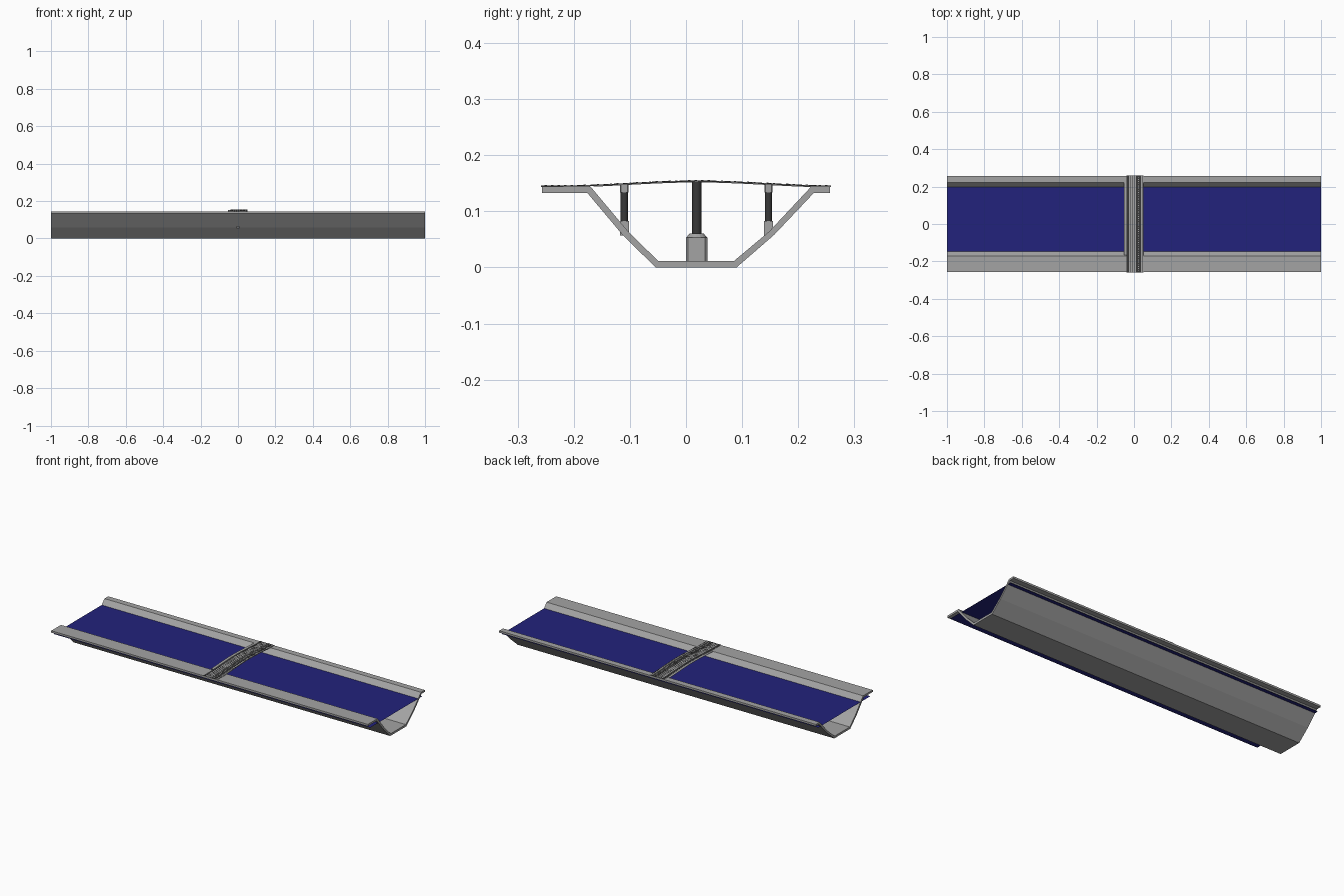
import bpy
import bmesh

old = bpy.data.objects.get("Cube")
if old:
    bpy.data.objects.remove(old, do_unlink=True)


def material(name, rgb):
    m = bpy.data.materials.new(name)
    m.use_nodes = True
    m.diffuse_color = (*rgb, 1)
    m.node_tree.nodes["Principled BSDF"].inputs["Base Color"].default_value = (*rgb, 1)
    return m


concrete = material("concrete grey", (0.37, 0.37, 0.37))
dark = material("dark metal", (0.04, 0.04, 0.04))
blue = material("water blue", (0.016, 0.016, 0.2))


def finish(name, bm, mat):
    bmesh.ops.recalc_face_normals(bm, faces=bm.faces)
    mesh = bpy.data.meshes.new(name)
    bm.to_mesh(mesh)
    bm.free()
    mesh.materials.append(mat)
    ob = bpy.data.objects.new(name, mesh)
    bpy.context.collection.objects.link(ob)
    return ob


def extrude_x(name, outer, inner, x0, x1, mat):
    """Sweep the band between two matching (y, z) lines along x."""
    bm = bmesh.new()
    rings = [[[bm.verts.new((x, y, z)) for y, z in line]
              for line in (outer, inner)] for x in (x0, x1)]
    (oa, ia), (ob, ib) = rings
    for i in range(len(outer) - 1):
        j = i + 1
        bm.faces.new((oa[i], oa[j], ob[j], ob[i]))
        bm.faces.new((ia[i], ia[j], ib[j], ib[i]))
        bm.faces.new((oa[i], oa[j], ia[j], ia[i]))
        bm.faces.new((ob[i], ob[j], ib[j], ib[i]))
    for k in (0, -1):
        bm.faces.new((oa[k], ob[k], ib[k], ia[k]))
    return finish(name, bm, mat)


def box(name, centre, size, mat, bevel=0):
    bm = bmesh.new()
    bmesh.ops.create_cube(bm, size=1)
    bmesh.ops.scale(bm, vec=size, verts=bm.verts)
    if bevel:
        upright = [e for e in bm.edges
                   if abs(e.verts[0].co.z - e.verts[1].co.z) > size[2] / 2]
        bmesh.ops.bevel(bm, geom=upright, offset=bevel, segments=1, affect='EDGES')
    bmesh.ops.translate(bm, vec=centre, verts=bm.verts)
    return finish(name, bm, mat)


def cylinder(name, y, z0, z1, r0, r1, mat, sides=16):
    bm = bmesh.new()
    bmesh.ops.create_cone(bm, cap_ends=True, segments=sides, radius1=r0,
                          radius2=r1, depth=z1 - z0)
    bmesh.ops.translate(bm, vec=(0, y, (z0 + z1) / 2), verts=bm.verts)
    ob = finish(name, bm, mat)
    for f in ob.data.polygons:
        f.use_smooth = abs(f.normal.z) < 0.3
    return ob


# Trough with a wide front lip and a narrow back lip
outer = [(-0.257, 0.133), (-0.176, 0.133), (-0.113, 0.058), (-0.054, 0),
         (0.09, 0), (0.157, 0.058), (0.228, 0.133), (0.257, 0.133)]
inner = [(-0.257, 0.144), (-0.17, 0.144), (-0.103, 0.064), (-0.05, 0.012),
         (0.086, 0.012), (0.148, 0.064), (0.223, 0.144), (0.257, 0.144)]
extrude_x("channel_trough", outer, inner, -1, 1, concrete)

# Water sheet, running through the walls
bm = bmesh.new()
bm.faces.new([bm.verts.new((x, y, 0.117)) for x, y in
              ((-1, -0.235), (1, -0.235), (1, 0.235), (-1, 0.235))])
finish("water", bm, blue)


# Gently arched deck
def arch(y):
    t = min(abs(y - 0.02) / 0.25, 1)
    return 0.1535 - 0.009 * (3 * t * t - 2 * t ** 3)


def arched_strip(name, x0, x1, lift, thick, mat, y0=-0.258, y1=0.258, n=28):
    ys = [y0 + (y1 - y0) * i / n for i in range(n + 1)]
    low = [(y, arch(y) + lift) for y in ys]
    high = [(y, z + thick) for y, z in low]
    return extrude_x(name, low, high, x0, x1, mat)


arched_strip("bridge_deck", -0.041, 0.05, -0.001, 0.0015, concrete)
arched_strip("bridge_side_edge", -0.054, -0.041, -0.002, 0.0015, concrete, -0.165, 0.225)
arched_strip("bridge_left_tread", 0.01, 0.038, 0.0005, 0.001, dark)
arched_strip("bridge_right_tread", -0.039, -0.027, 0.0005, 0.001, dark)
for i, x in enumerate((-0.019, -0.009, 0.002, 0.045)):
    arched_strip(f"deck_groove_{i + 1}", x, x + 0.003, 0.0005, 0.0006, dark)

# Rows of light cleats on the wide tread
bm = bmesh.new()
count = 44
for i in range(count):
    y = -0.25 + 0.5 * i / (count - 1)
    new = bmesh.ops.create_cube(bm, size=1)["verts"]
    bmesh.ops.scale(bm, vec=(0.007, 0.004, 0.001), verts=new)
    bmesh.ops.translate(bm, vec=(0.024, y, arch(y) + 0.0017), verts=new)
finish("tread_cleats", bm, concrete)

# Centre pier
box("centre_pier_base", (0, 0.019, 0.0325), (0.038, 0.038, 0.041), concrete, 0.004)
cylinder("centre_pier_collar", 0.019, 0.053, 0.061, 0.019, 0.012, concrete)
cylinder("centre_pier_shaft", 0.019, 0.061, 0.153, 0.0085, 0.0085, dark)

# Side piers standing on the sloped walls
for side, y in (("front", -0.11), ("back", 0.147)):
    box(f"{side}_pier_base", (0, y, 0.07), (0.017, 0.016, 0.026), concrete)
    cylinder(f"{side}_pier_shaft", y, 0.083, 0.134, 0.0065, 0.0065, dark)
    box(f"{side}_pier_cap", (0, y, 0.141), (0.016, 0.015, 0.014), concrete, 0.002)
